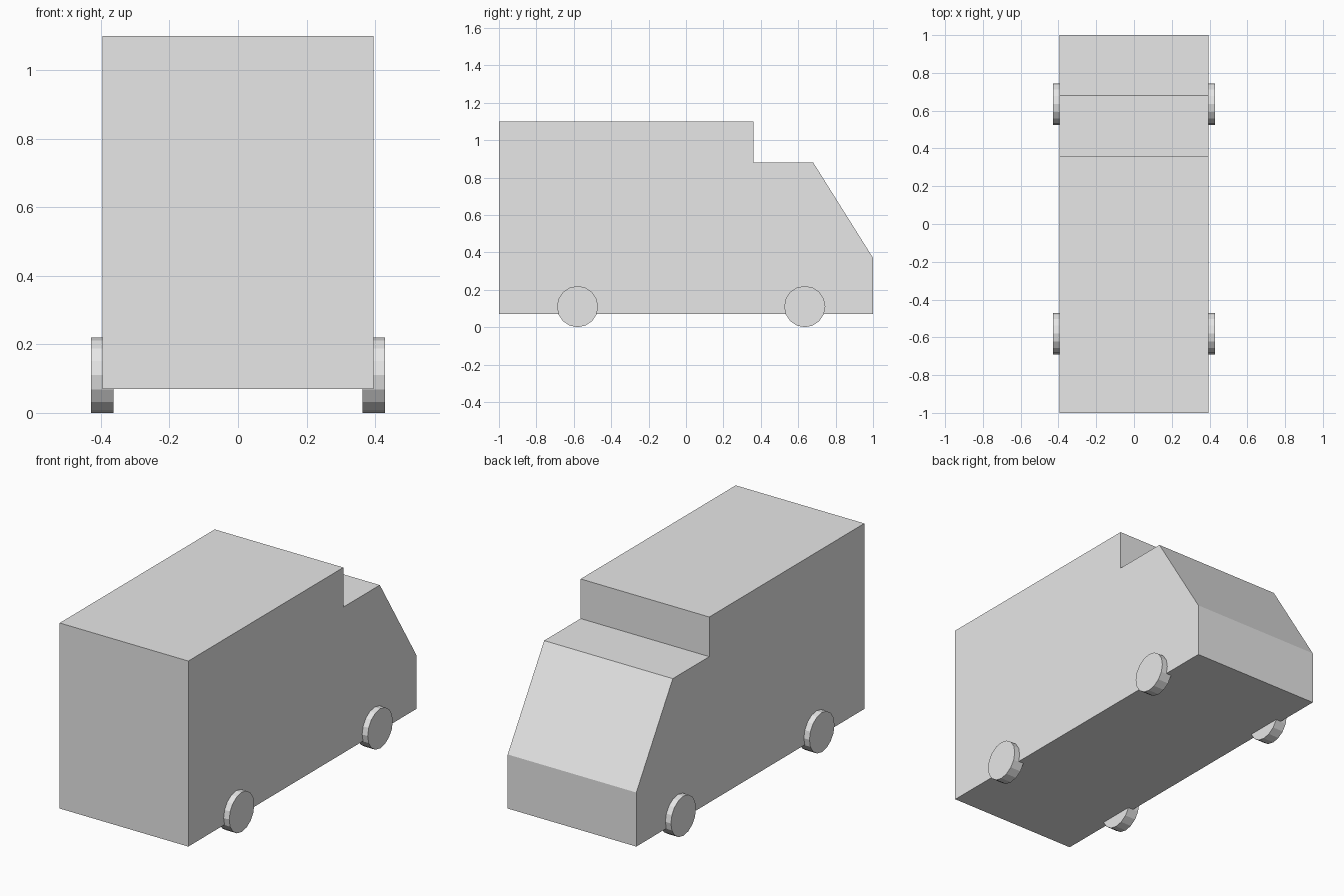
import bpy
import bmesh
import math
from mathutils import Matrix

cube = bpy.data.objects.get("Cube")
if cube:
    bpy.data.objects.remove(cube, do_unlink=True)

# One plain grey for the whole van
GREY = (0.8, 0.8, 0.8, 1.0)
grey = bpy.data.materials.new("light_grey")
grey.use_nodes = True
grey.diffuse_color = GREY
grey.node_tree.nodes["Principled BSDF"].inputs["Base Color"].default_value = GREY


def add_object(name, bm):
    bmesh.ops.recalc_face_normals(bm, faces=bm.faces)
    mesh = bpy.data.meshes.new(name)
    bm.to_mesh(mesh)
    bm.free()
    mesh.materials.append(grey)
    obj = bpy.data.objects.new(name, mesh)
    bpy.context.collection.objects.link(obj)
    return obj


# Body: side profile (y, z) extruded across the width, cab towards +y
HALF_WIDTH = 0.395
profile = [(-1, 0.07), (1, 0.07), (1, 0.37), (0.68, 0.88),
           (0.36, 0.88), (0.36, 1.10), (-1, 1.10)]
bm = bmesh.new()
side = bm.faces.new([bm.verts.new((-HALF_WIDTH, y, z)) for y, z in profile])
extruded = bmesh.ops.extrude_face_region(bm, geom=[side], use_keep_orig=True)
moved = [v for v in extruded["geom"] if isinstance(v, bmesh.types.BMVert)]
bmesh.ops.translate(bm, verts=moved, vec=(2 * HALF_WIDTH, 0, 0))
add_object("van_body", bm)


# Wheels: flat-sided discs partly sunk into the body
RADIUS, THICKNESS = 0.11, 0.066


def add_wheel(name, x, y):
    bm = bmesh.new()
    bmesh.ops.create_cone(bm, cap_ends=True, segments=16, radius1=RADIUS,
                          radius2=RADIUS, depth=THICKNESS,
                          matrix=Matrix.Rotation(math.pi / 2, 4, "Y"))
    wheel = add_object(name, bm)
    wheel.location = (x, y, RADIUS)


for side_name, sign in (("left", 1), ("right", -1)):
    add_wheel("cab_wheel_" + side_name, sign * 0.396, 0.635)
    add_wheel("cargo_wheel_" + side_name, sign * 0.396, -0.58)
